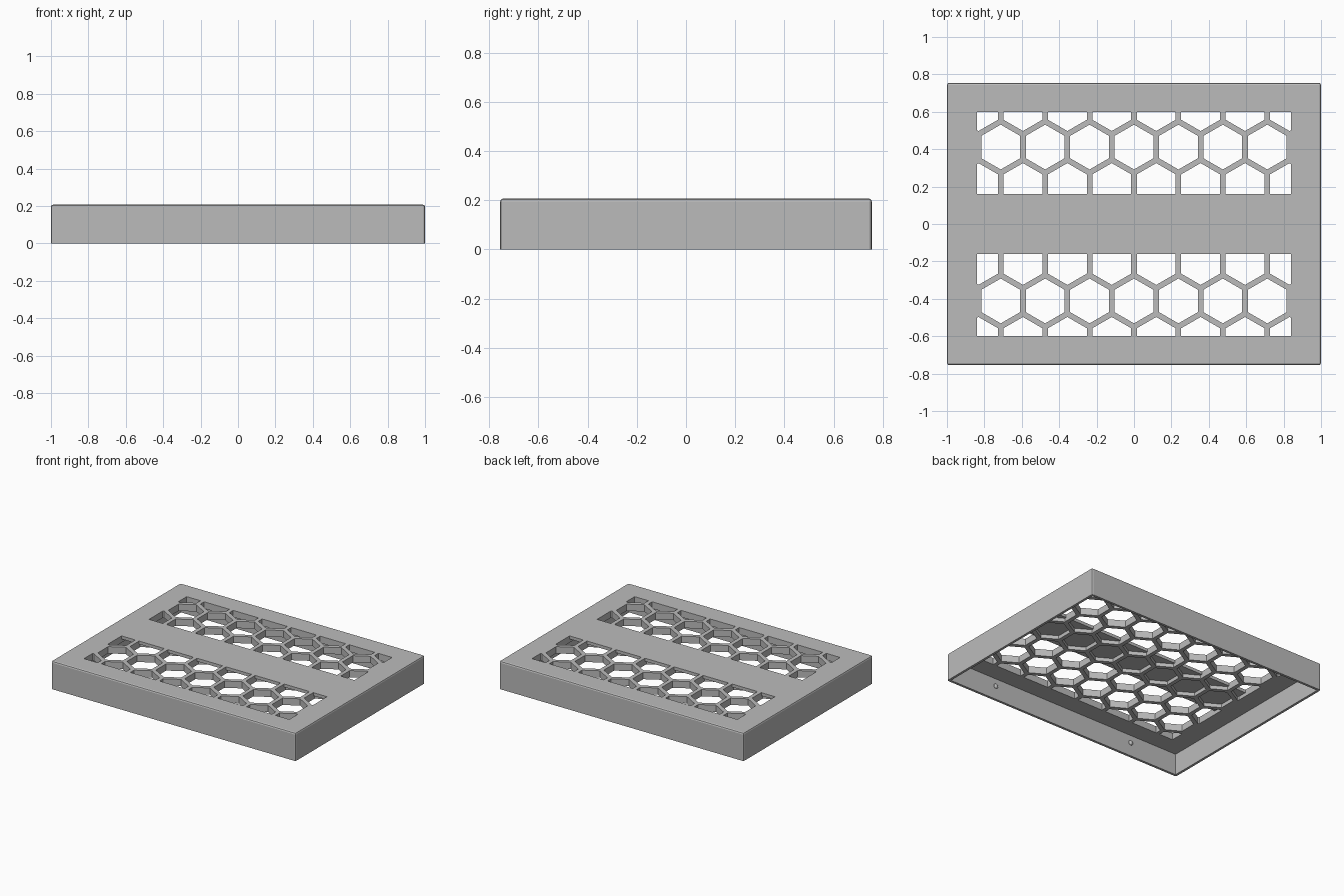
import bpy, bmesh, math
from mathutils import Vector

cube = bpy.data.objects.get("Cube")
if cube:
    bpy.data.objects.remove(cube, do_unlink=True)

HALF_X, HALF_Y, HEIGHT = 1.0, 0.755, 0.207
WALL, CEILING, BAND_Z = 0.018, 0.157, 0.184
GRID_X, GRID_Y, BAND_Y = 0.84, 0.6, 0.16
PITCH, RIB = 0.2375, 0.03

grey = bpy.data.materials.new("plain grey")
grey.use_nodes = True
grey.diffuse_color = (0.5, 0.5, 0.5, 1)
grey.node_tree.nodes["Principled BSDF"].inputs["Base Color"].default_value = grey.diffuse_color


def finish(bm, name):
    bmesh.ops.recalc_face_normals(bm, faces=bm.faces)
    mesh = bpy.data.meshes.new(name)
    bm.to_mesh(mesh)
    bm.free()
    mesh.materials.append(grey)
    obj = bpy.data.objects.new(name, mesh)
    bpy.context.collection.objects.link(obj)
    return obj


def box(lo, hi):
    bm = bmesh.new()
    bmesh.ops.create_cube(bm, size=1)
    for v in bm.verts:
        v.co = [a + (b - a) * (c + 0.5) for a, b, c in zip(lo, hi, v.co)]
    return bm


def hex_cells(name, y0, y1, z0, z1):
    """Prisms for the honeycomb openings, trimmed to a rectangle."""
    bm = bmesh.new()
    radius = (PITCH - RIB) / math.sqrt(3)
    for row in range(-3, 4):
        for col in range(-5, 6):
            cx = (col + 0.5 * (row % 2)) * PITCH
            cy = row * PITCH * math.sqrt(3) / 2
            angles = [math.radians(60 * k + 30) for k in range(6)]
            bm.faces.new([bm.verts.new((cx + radius * math.cos(a),
                                        cy + radius * math.sin(a), z0)) for a in angles])
    for point, normal in (((GRID_X, 0, 0), (1, 0, 0)), ((-GRID_X, 0, 0), (-1, 0, 0)),
                          ((0, y1, 0), (0, 1, 0)), ((0, y0, 0), (0, -1, 0))):
        bmesh.ops.bisect_plane(bm, geom=bm.verts[:] + bm.edges[:] + bm.faces[:],
                               plane_co=point, plane_no=normal, clear_outer=True)
    top = bmesh.ops.extrude_face_region(bm, geom=bm.faces[:], use_keep_orig=True)["geom"]
    bmesh.ops.translate(bm, vec=Vector((0, 0, z1 - z0)),
                        verts=[g for g in top if isinstance(g, bmesh.types.BMVert)])
    return finish(bm, name)


def cut(target, cutter):
    cutter.hide_render = True
    mod = target.modifiers.new("cut", 'BOOLEAN')
    mod.operation, mod.solver, mod.object = 'DIFFERENCE', 'EXACT', cutter
    bpy.context.view_layer.objects.active = target
    bpy.ops.object.modifier_apply(modifier=mod.name)
    bpy.data.objects.remove(cutter, do_unlink=True)


# Cover: a block with softened top and corner edges, hollow underneath
bm = box((-HALF_X, -HALF_Y, 0), (HALF_X, HALF_Y, HEIGHT))
soft = [e for e in bm.edges if max(v.co.z for v in e.verts) > 0.1]
bmesh.ops.bevel(bm, geom=soft, offset=0.012, segments=2, profile=0.5, affect='EDGES')
cover = finish(bm, "vented_cover")
cut(cover, finish(box((WALL - HALF_X, WALL - HALF_Y, -0.1),
                      (HALF_X - WALL, HALF_Y - WALL, CEILING)), "hollow"))

# Honeycomb: open in two windows, blind pockets under the middle band
cut(cover, hex_cells("back_window", BAND_Y, GRID_Y, 0.1, 0.3))
cut(cover, hex_cells("front_window", -GRID_Y, -BAND_Y, 0.1, 0.3))
cut(cover, hex_cells("band_pockets", -BAND_Y, BAND_Y, 0.1, BAND_Z))

# Snap bumps on the inner long walls
for side, label in ((-1, "front"), (1, "back")):
    for x, hand in ((-0.59, "right"), (0.59, "left")):
        bm = bmesh.new()
        bmesh.ops.create_uvsphere(bm, u_segments=12, v_segments=8, radius=0.018)
        bmesh.ops.scale(bm, vec=(1, 0.7, 1), verts=bm.verts)
        bmesh.ops.translate(bm, vec=(x, side * (HALF_Y - WALL), 0.1), verts=bm.verts)
        finish(bm, f"{label}_{hand}_snap_bump")
